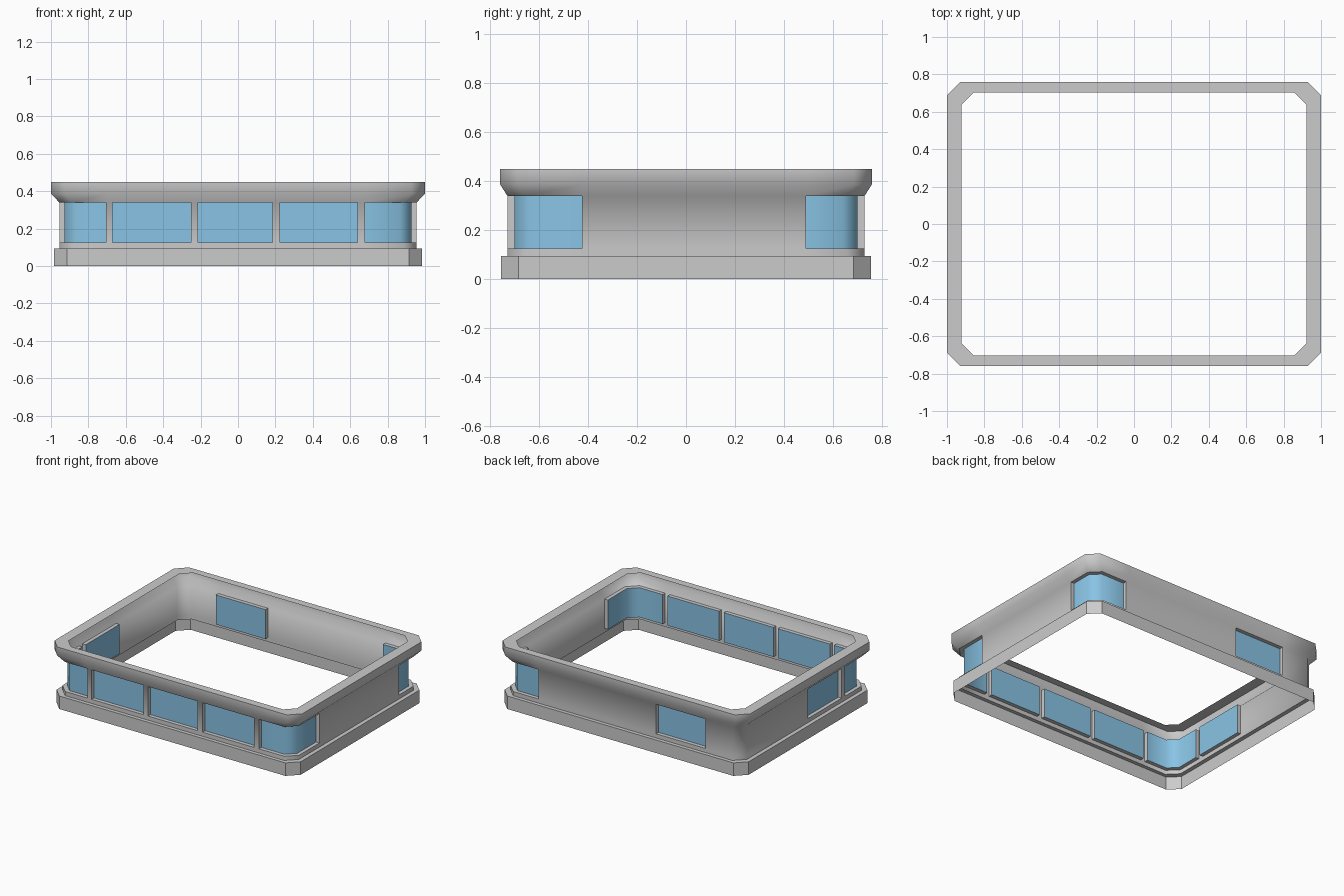
import bpy, bmesh, math

if "Cube" in bpy.data.objects:
    bpy.data.objects.remove(bpy.data.objects["Cube"])

# Anticlockwise walk round the plan: side -> [(position, glazed up to next stop)]
# "s"/"e" are the start and end corners of each side.
WALK = [
    ("front", [("s", 1), (-.705, 0), (-.67, 1), (-.25, 0), (-.215, 1), (.185, 0),
               (.225, 1), (.64, 0), (.68, 1), ("e", 1)]),
    ("right", [("s", 1), (-.425, 0), (.49, 1), ("e", 1)]),
    ("back", [("s", 1), (.68, 0), (-.27, 1), (-.67, 0), ("e", 0)]),
    ("left", [("s", 0), (-.04, 1), (-.43, 0), (-.47, 1), ("e", 1)]),
]
STOPS = [(side, p, g) for side, stops in WALK for p, g in stops]
CORNERS = [s for s in STOPS if isinstance(s[1], str)]


def ring(stops, hx, hy, c, z):
    """Chamfered rectangle at height z, with a point at every stop."""
    pts = []
    for side, p, _ in stops:
        flip = -1 if side in ("back", "left") else 1
        along_x = side in ("front", "back")
        if isinstance(p, str):
            p = flip * ((hx if along_x else hy) - c) * (-1 if p == "s" else 1)
        pts.append((p, -flip * hy, z) if along_x else (flip * hx, p, z))
    return pts


def band(faces, lo, hi, keep=lambda i: True):
    """Strip of quads between two rings."""
    n = len(lo)
    for i in range(n):
        j = (i + 1) % n
        if keep(i):
            faces.append([lo[i], lo[j], hi[j], hi[i]])


def make(name, faces, angle, color=None):
    bm = bmesh.new()
    for f in faces:
        bm.faces.new([bm.verts.new(p) for p in f])
    bmesh.ops.remove_doubles(bm, verts=bm.verts, dist=1e-5)
    me = bpy.data.meshes.new(name)
    bm.to_mesh(me)
    bm.free()
    ob = bpy.data.objects.new(name, me)
    bpy.context.collection.objects.link(ob)
    if color:
        mat = bpy.data.materials.new(name)
        mat.diffuse_color = color
        mat.use_nodes = True
        mat.node_tree.nodes["Principled BSDF"].inputs["Base Color"].default_value = mat.diffuse_color
        me.materials.append(mat)
    bpy.context.view_layer.objects.active = ob
    ob.select_set(True)
    bpy.ops.object.shade_smooth_by_angle(angle=math.radians(angle))
    ob.select_set(False)


def glazed(i):
    return STOPS[i][2] == 1


def solid(i):
    return not glazed(i)


# Plinth: outer face and the ledge on top, open underneath
plinth = []
base = [ring(CORNERS, .985, .757, .072, 0), ring(CORNERS, .985, .757, .072, .095),
        ring(CORNERS, .955, .73, .07, .095)]
for lo, hi in zip(base, base[1:]):
    band(plinth, lo, hi)
make("plinth", plinth, 30)

# Wall with window openings, flaring into the cornice and its flat top
wall = []
foot = ring(STOPS, .955, .73, .07, .095)
sill = ring(STOPS, .955, .73, .07, .125)
head = ring(STOPS, .955, .73, .07, .34)
flare = ring(STOPS, 1, .76, .073, .387)
rim = ring(STOPS, 1, .76, .073, .45)
lip = ring(STOPS, .922, .704, .066, .45)
band(wall, foot, sill)
band(wall, sill, head, solid)
for lo, hi in ((head, flare), (flare, rim), (rim, lip)):
    band(wall, lo, hi)
make("wall_and_cornice", wall, 60)

# Window reveals: sills, heads and side jambs, set inwards
g_lo = ring(STOPS, .928, .702, .06, .125)
g_hi = ring(STOPS, .928, .702, .06, .34)
reveals = []
band(reveals, sill, g_lo, glazed)
band(reveals, g_hi, head, glazed)
for i in range(len(STOPS)):
    if glazed(i) != glazed(i - 1):
        jamb = [sill[i], g_lo[i], g_hi[i], head[i]]
        reveals.append(jamb if glazed(i) else jamb[::-1])
make("window_reveals", reveals, 30)

# Glass panes, wrapping round the glazed corners
glass = []
band(glass, g_lo, g_hi, glazed)
make("window_glass", glass, 60, (.25, .55, .78, 1))
